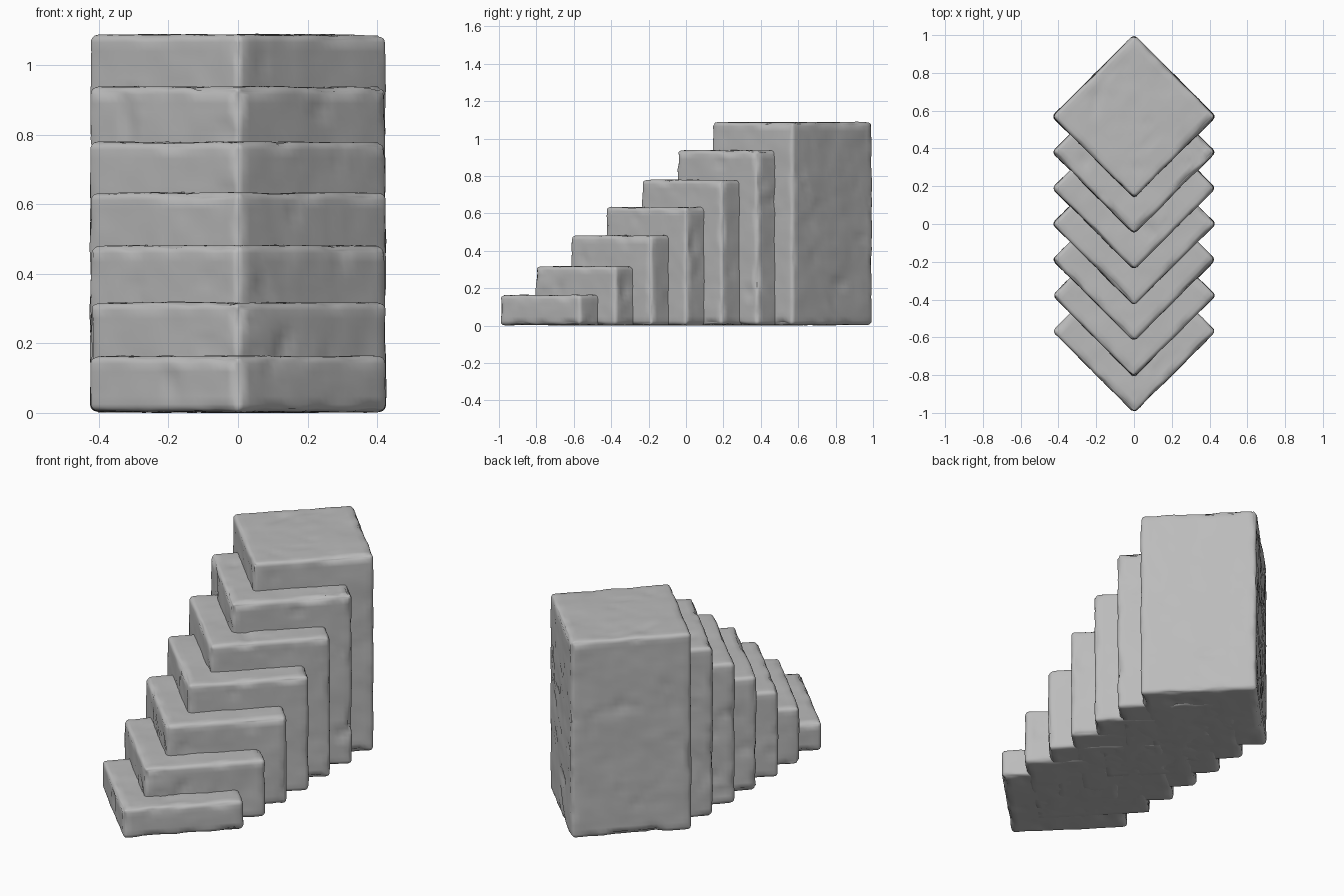
import bpy, bmesh, math
from mathutils import Vector, Matrix, noise

cube = bpy.data.objects.get("Cube")
if cube:
    bpy.data.objects.remove(cube, do_unlink=True)

# Plain grey stone
stone = bpy.data.materials.new("grey stone")
stone.use_nodes = True
grey = (0.5, 0.5, 0.5, 1)
stone.diffuse_color = grey
stone.node_tree.nodes["Principled BSDF"].inputs["Base Color"].default_value = grey

HALF = 0.306      # half the side of each square block
SPACING = 0.026   # size of the surface grid


def cut_positions(half, radius):
    """Grid lines along one axis, denser in the rounded rim."""
    inner = half - radius
    count = math.ceil(2 * inner / SPACING)
    lines = [-inner + 2 * inner * i / count for i in range(count + 1)]
    rim = [inner + radius * f for f in (0.4, 0.75)]
    return lines + rim + [-r for r in rim]


def weathering(p):
    """Soft hollows plus a few narrow chips and cracks."""
    wobble = 0.004 * noise.noise(p * 6) + 0.002 * noise.noise(p * 17)
    chip = max(0, noise.noise(p * 9 + Vector((7, 3, 5))) - 0.4) * 0.025
    line = abs(noise.noise(p * 5 + Vector((2, 9, 4))))
    region = max(0, noise.noise(p * 4 + Vector((1, 8, 6))))
    crack = max(0, 1 - line / 0.07) * region * 0.012
    return wobble - chip - crack


def stone_block(name, y, height, seed):
    """Square column with worn edges, standing corner-first."""
    half = Vector((HALF, HALF, height / 2))
    radius = 0.022
    bm = bmesh.new()
    bmesh.ops.create_cube(bm, size=2, matrix=Matrix.Diagonal((*half, 1)))
    for axis in range(3):
        normal = Vector((0, 0, 0))
        normal[axis] = 1
        for pos in cut_positions(half[axis], radius):
            bmesh.ops.bisect_plane(bm, geom=bm.verts[:] + bm.edges[:] + bm.faces[:],
                                   plane_co=normal * pos, plane_no=normal)
    offset = Vector((seed * 3.7, seed * 1.3, seed * 2.1))
    for v in bm.verts:
        # Round the rim, then wear the surface
        core = Vector([max(-h + radius, min(h - radius, c)) for c, h in zip(v.co, half)])
        out = (v.co - core).normalized()
        wear = weathering(v.co + offset)
        # Broken corners and edges lose a little more
        if sum(abs(c) > 0.3 for c in out) > 1:
            wear -= 0.012 * max(0, noise.noise(v.co * 11 + offset))
        v.co = core + out * (radius + wear)
    bmesh.ops.recalc_face_normals(bm, faces=bm.faces)
    for f in bm.faces:
        f.smooth = True
    mesh = bpy.data.meshes.new(name)
    bm.to_mesh(mesh)
    bm.free()
    mesh.materials.append(stone)
    block = bpy.data.objects.new(name, mesh)
    block.location = (0, y, height / 2 + 0.003)
    block.rotation_euler.z = math.radians(45)
    bpy.context.collection.objects.link(block)


# Seven blocks climbing from front to back
tops = (0.16, 0.314, 0.478, 0.63, 0.775, 0.934, 1.084)
for i, top in enumerate(tops):
    y = -0.568 + i * 0.1895
    stone_block(f"step_{i + 1}", y, top, i + 1)
